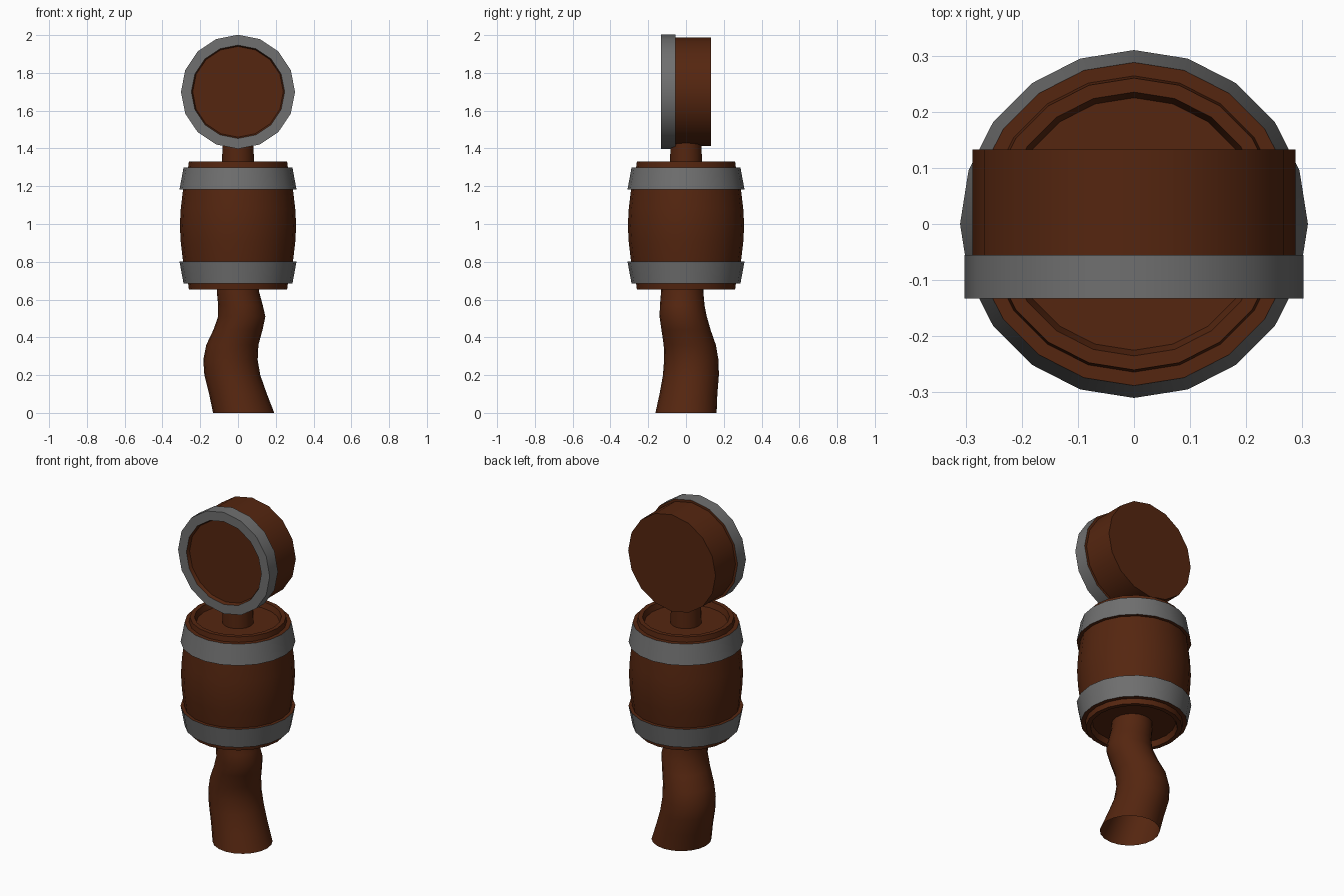
import bpy, bmesh, math
from mathutils import Matrix

cube = bpy.data.objects.get("Cube")
if cube:
    bpy.data.objects.remove(cube, do_unlink=True)


def make_material(name, rgb):
    mat = bpy.data.materials.new(name)
    mat.use_nodes = True
    mat.diffuse_color = (*rgb, 1)
    bsdf = mat.node_tree.nodes["Principled BSDF"]
    bsdf.inputs["Base Color"].default_value = (*rgb, 1)
    bsdf.inputs["Roughness"].default_value = 0.8
    return mat


WOOD = make_material("dark brown wood", (0.09, 0.019, 0.005))
IRON = make_material("grey iron", (0.16, 0.16, 0.16))


def loft(name, rings, sides, iron=(), caps=(True, True), matrix=Matrix()):
    """Skin round rings (radius, height, centre x, centre y); iron lists the metal spans."""
    bm = bmesh.new()
    loops = []
    for r, h, cx, cy in rings:
        loops.append([bm.verts.new((cx + r * math.cos(2 * math.pi * i / sides),
                                    cy + r * math.sin(2 * math.pi * i / sides), h))
                      for i in range(sides)])
    for k, (a, b) in enumerate(zip(loops, loops[1:])):
        for i in range(sides):
            j = (i + 1) % sides
            face = bm.faces.new((a[i], a[j], b[j], b[i]))
            face.material_index = 1 if k in iron else 0
    if caps[0]:
        bm.faces.new(loops[0][::-1])
    if caps[1]:
        bm.faces.new(loops[-1])
    bm.transform(matrix)
    mesh = bpy.data.meshes.new(name)
    bm.to_mesh(mesh)
    bm.free()
    mesh.materials.append(WOOD)
    mesh.materials.append(IRON)
    obj = bpy.data.objects.new(name, mesh)
    bpy.context.collection.objects.link(obj)
    bpy.ops.object.select_all(action='DESELECT')
    obj.select_set(True)
    bpy.context.view_layer.objects.active = obj
    bpy.ops.object.shade_smooth_by_angle(angle=math.radians(35))
    return obj


def turned(profile):
    return [(r, h, 0, 0) for r, h in profile]


# Barrel: recessed ends, bulging staves and two raised hoops; mirrored about mid height
MID = 0.992
half = [(0.225, 0.305), (0.235, 0.338), (0.26, 0.338), (0.264, 0.308),
        (0.288, 0.308), (0.31, 0.19), (0.291, 0.19), (0.303, 0.09)]
barrel = ([(r, MID - d) for r, d in half] + [(0.308, MID)]
          + [(r, MID + d) for r, d in reversed(half)])
loft("barrel", turned(barrel), 20, iron=(4, 11))

# Round head on its side, with an iron hoop round the front and a recessed face
head = [(0.288, -0.133), (0.288, 0.055), (0.302, 0.055), (0.302, 0.133),
        (0.247, 0.133), (0.24, 0.113)]
to_front = Matrix.Translation((0, 0, 1.70)) @ Matrix.Rotation(math.pi / 2, 4, 'X')
loft("head", turned(head), 16, iron=(2, 3), matrix=to_front)

# Short neck between the barrel and the head
loft("neck", turned([(0.085, 1.28), (0.082, 1.45)]), 16)

# Crooked handle, open at the bottom
handle = [(0.162, 0.0, 0.03, 0.0), (0.153, 0.1, 0.0, 0.013),
          (0.148, 0.2, -0.03, 0.026), (0.144, 0.28, -0.04, 0.028),
          (0.138, 0.36, -0.03, 0.02), (0.130, 0.44, 0.0, 0.0),
          (0.125, 0.51, 0.02, -0.015), (0.118, 0.57, 0.013, -0.02),
          (0.112, 0.64, 0.0, -0.02), (0.110, 0.70, -0.003, -0.02)]
loft("handle", handle, 20, caps=(False, True))
